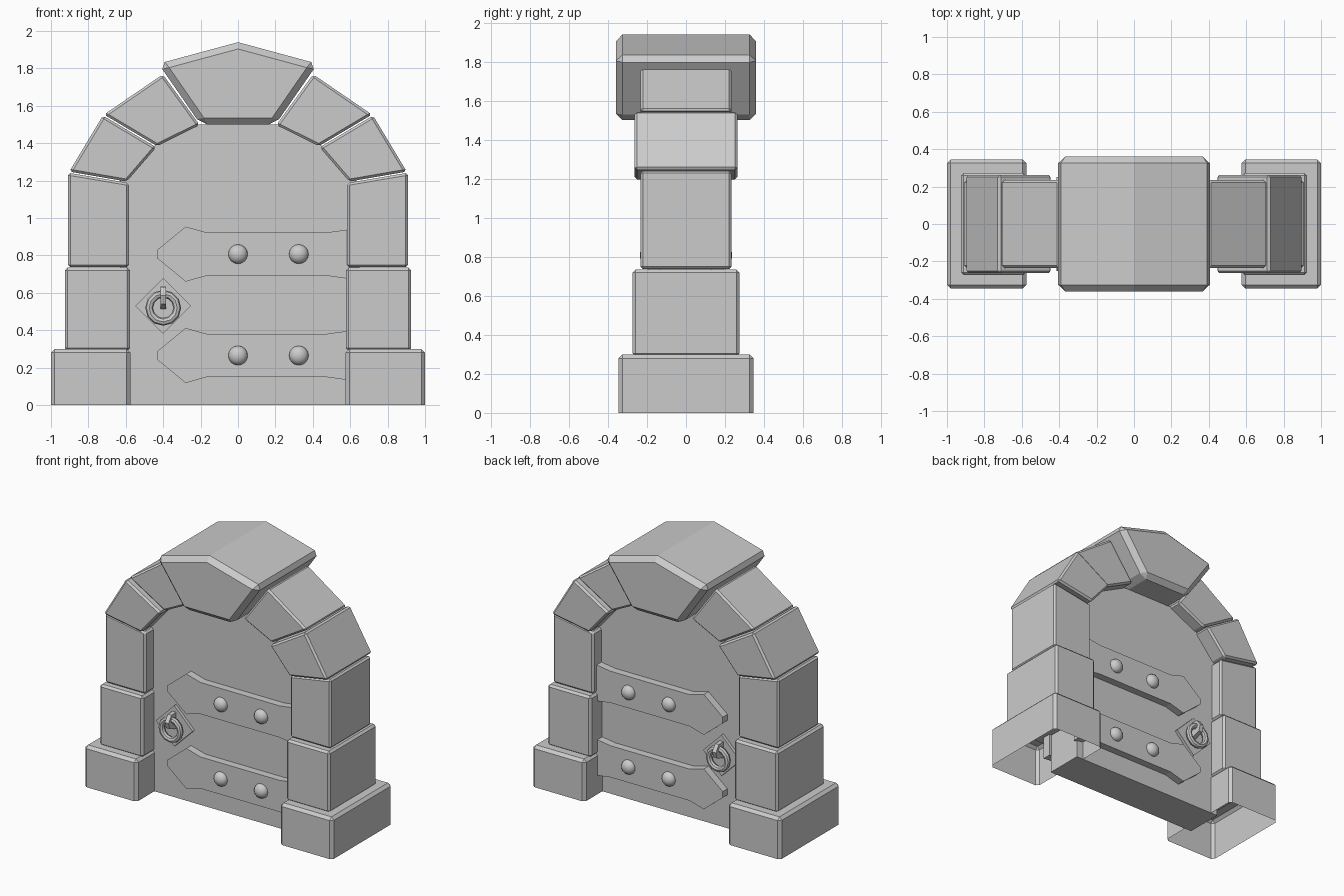
import bpy, bmesh
from math import pi

if "Cube" in bpy.data.objects:
    bpy.data.objects.remove(bpy.data.objects["Cube"])


def prism(name, pts, a, b, bevel=0.0, axis='y', open_bottom=False):
    """Extrude a closed 2D profile along y (pts = x,z) or along x (pts = y,z)."""
    bm = bmesh.new()
    def co(p, d):
        return (p[0], d, p[1]) if axis == 'y' else (d, p[0], p[1])
    va = [bm.verts.new(co(p, a)) for p in pts]
    vb = [bm.verts.new(co(p, b)) for p in pts]
    n = len(pts)
    bm.faces.new(va)
    bm.faces.new(vb[::-1])
    for i in range(n):
        j = (i + 1) % n
        bm.faces.new((va[i], vb[i], vb[j], va[j]))
    bmesh.ops.recalc_face_normals(bm, faces=bm.faces)
    if open_bottom:
        low = [f for f in bm.faces if all(v.co.z < 1e-5 for v in f.verts)]
        bmesh.ops.delete(bm, geom=low, context='FACES_ONLY')
    me = bpy.data.meshes.new(name)
    bm.to_mesh(me)
    bm.free()
    ob = bpy.data.objects.new(name, me)
    bpy.context.collection.objects.link(ob)
    if bevel:
        m = ob.modifiers.new("chamfer", 'BEVEL')
        m.width, m.segments = bevel, 1
        m.limit_method, m.angle_limit = 'ANGLE', 0.6
    return ob


# Stones of one side: name, profile (x, z), half depth, chamfer
stones = [
    ("base_stone", [(.575, 0), (1, 0), (1, .30), (.575, .30)], .345, .02),
    ("lower_post_stone", [(.577, .29), (.926, .29), (.926, .735), (.577, .735)], .273, .015),
    ("upper_post_stone", [(.583, .737), (.909, .737), (.909, 1.242), (.583, 1.187)], .234, .013),
    ("lower_arch_stone", [(.595, 1.195), (.902, 1.248), (.722, 1.548), (.437, 1.378)], .263, .013),
    ("upper_arch_stone", [(.432, 1.384), (.716, 1.553), (.402, 1.768), (.205, 1.497)], .234, .013),
]
for s, side in ((-1, "left"), (1, "right")):
    for name, pts, d, bev in stones:
        prism(f"{name}_{side}", [(s * x, z) for x, z in pts], -d, d, bev,
              open_bottom=name == "base_stone")

# Keystone
prism("keystone", [(-.2, 1.5), (.2, 1.5), (.425, 1.825), (0, 1.94), (-.425, 1.825)],
      -.36, .36, .035)

# Door panel
half = [(.63, 0), (.63, 1.22), (.45, 1.385), (.215, 1.5)]
prism("door_panel", half + [(-x, z) for x, z in reversed(half)], -.14, .14)

# Fittings on both faces of the door
strap_top = [(-.28, .147), (-.165, .115), (.47, .115), (.65, .14)]
for f, face in ((-1, "front"), (1, "back")):
    for zc, level in ((.265, "lower"), (.807, "upper")):
        pts = [(-.432, .022)] + strap_top
        pts = [(x, zc + z) for x, z in pts] + [(x, zc - z) for x, z in reversed(pts)]
        prism(f"{level}_strap_{face}", pts, f * .13, f * .195)
        # Rivets
        for i, x in enumerate((0, .325)):
            bpy.ops.mesh.primitive_uv_sphere_add(segments=16, ring_count=10, radius=.052,
                                                 location=(x, f * .195, zc), rotation=(pi / 2, 0, 0))
            rivet = bpy.context.object
            rivet.name = f"{level}_rivet_{face}_{i + 1}"
            rivet.scale.z = .8
            bpy.ops.object.shade_smooth()
    # Handle plate
    cx, cz, r = -.4, .53, .149
    prism(f"handle_plate_{face}", [(cx - r, cz), (cx, cz - r), (cx + r, cz), (cx, cz + r)],
          f * .13, f * .163)
    # Handle ring
    bpy.ops.mesh.primitive_torus_add(major_segments=12, minor_segments=8, major_radius=.075,
                                     minor_radius=.021, location=(cx, f * .2, .52),
                                     rotation=(pi / 2, 0, 0))
    bpy.context.object.name = f"handle_ring_{face}"
    bpy.ops.object.shade_smooth_by_angle()
    # Staple holding the ring
    prism(f"handle_staple_{face}", [(f * .15, .635), (f * .215, .632), (f * .25, .585),
                                    (f * .235, .54), (f * .15, .51)], cx - .015, cx + .015, axis='x')
